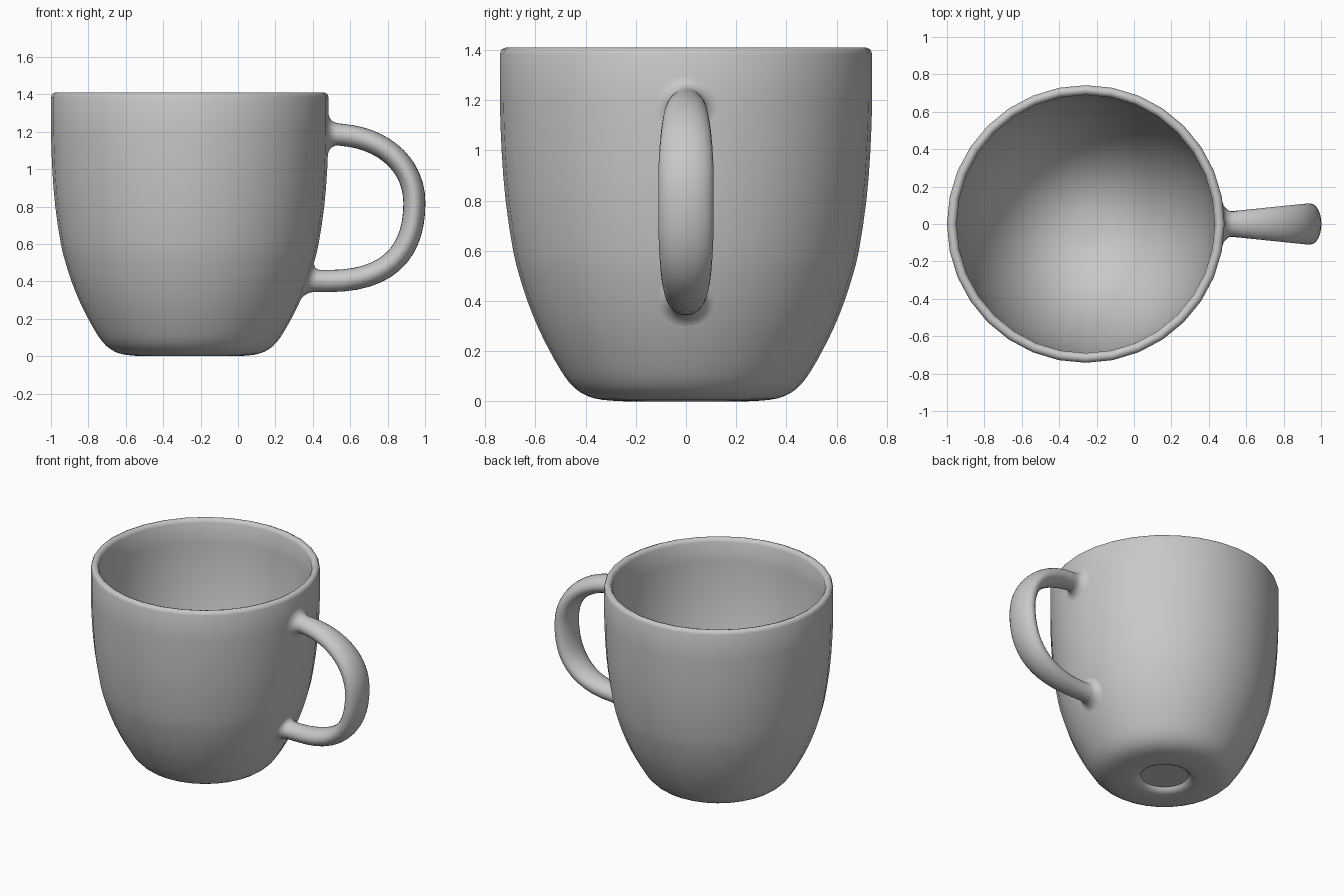
import bpy, bmesh, math
from mathutils import Vector
from mathutils.geometry import interpolate_bezier

if "Cube" in bpy.data.objects:
    bpy.data.objects.remove(bpy.data.objects["Cube"])

CENTRE_X = -0.258
SIDES = 32

ceramic = bpy.data.materials.new("grey ceramic")
ceramic.use_nodes = True
GREY = (0.58, 0.58, 0.58, 1)
ceramic.diffuse_color = GREY
ceramic.node_tree.nodes["Principled BSDF"].inputs["Base Color"].default_value = GREY


def finish(bm, name, angle):
    bmesh.ops.recalc_face_normals(bm, faces=bm.faces)
    mesh = bpy.data.meshes.new(name)
    bm.to_mesh(mesh)
    bm.free()
    obj = bpy.data.objects.new(name, mesh)
    bpy.context.collection.objects.link(obj)
    mesh.materials.append(ceramic)
    bpy.ops.object.select_all(action='DESELECT')
    obj.select_set(True)
    bpy.context.view_layer.objects.active = obj
    bpy.ops.object.shade_smooth_by_angle(angle=math.radians(angle))
    return obj


def loft(bm, rings):
    # Bridge successive closed rings of points with quads
    loops = [[bm.verts.new(p) for p in ring] for ring in rings]
    for a, b in zip(loops, loops[1:]):
        for i in range(len(a)):
            j = (i + 1) % len(a)
            bm.faces.new((a[i], a[j], b[j], b[i]))
    return loops


def refine(points):
    # Insert a smooth midpoint in every span that has neighbours on both sides
    result = [points[0]]
    for i in range(1, len(points)):
        if 1 < i < len(points) - 1:
            a, b, c, d = points[i - 2:i + 2]
            result.append(tuple((9 * (q + r) - p - s) / 16
                                for p, q, r, s in zip(a, b, c, d)))
        result.append(points[i])
    return result


# Cup profile as (radius, height): recessed foot, outer wall, rim
foot = [(0.155, 0.032), (0.163, 0.018), (0.177, 0.008), (0.195, 0)]
wall = refine([(0.24, 0), (0.3, 0.003), (0.365, 0.012), (0.42, 0.035),
               (0.465, 0.075), (0.503, 0.13), (0.548, 0.21), (0.592, 0.3),
               (0.632, 0.4), (0.664, 0.5), (0.689, 0.6), (0.719, 0.8),
               (0.735, 1.0), (0.742, 1.2), (0.742, 1.385)])
rim = [(0.735, 1.403), (0.717, 1.411), (0.7, 1.405), (0.69, 1.385)]

# Inner bowl: a deep, round, slightly squared half oval
bowl = []
for i in range(1, 18):
    a = math.pi / 2 * i / 18
    bowl.append((0.69 * math.cos(a) ** 0.9, 1.385 - 1.3 * math.sin(a) ** 0.9))


def circle(r, z):
    steps = [math.tau * i / SIDES for i in range(SIDES)]
    return [(CENTRE_X + r * math.cos(a), r * math.sin(a), z) for a in steps]


bm = bmesh.new()
loops = loft(bm, [circle(r, z) for r, z in foot + wall + rim + bowl])
bm.faces.new(loops[0])
bm.faces.new(loops[-1])
finish(bm, "cup_body", 52)


# Handle: flattened oval swept along a D-shaped path, flared into the wall
def wall_x(y, z):
    for (r0, z0), (r1, z1) in zip(wall, wall[1:]):
        if z0 <= z <= z1:
            r = r0 + (r1 - r0) * (z - z0) / (z1 - z0)
            return CENTRE_X + r - abs(y) * math.tan(math.pi / SIDES)


THICK = 0.059


def half_width(x):
    return 0.066 + 0.044 * max(0, min(1, (x - 0.5) / 0.43))


def oval(centre, normal, width):
    ring = []
    for i in range(24):
        a = math.tau * i / 24
        ring.append(centre + normal * (THICK * math.cos(a))
                    + Vector((0, width * math.sin(a), 0)))
    return ring


def flare(z, side, spread):
    # Rings hugging the cup wall, rising from it along a tangent curve
    rings = []
    for i in range(9):
        t = i / 8
        gap = 0.048 * t ** 2.5 - 0.001
        ring = oval(Vector((0, 0, 0)), Vector((0, 0, side)), half_width(0.5))
        ring = [p * (1 + spread * (1 - t) ** 1.4) + Vector((0, 0, z)) for p in ring]
        rings.append([(wall_x(p.y, p.z) + gap, p.y, p.z) for p in ring])
    return rings


def curve(*points):
    return interpolate_bezier(*[Vector((x, 0, z)) for x, z in points], 14)


path = curve((0.56, 1.183), (0.77, 1.165), (0.943, 1.03), (0.943, 0.82))
path += curve((0.943, 0.82), (0.943, 0.58), (0.83, 0.4), (0.48, 0.402))[1:]
rings = flare(1.187, 1, 1.2)
for i, p in enumerate(path):
    t = (path[min(i + 1, len(path) - 1)] - path[max(i - 1, 0)]).normalized()
    rings.append(oval(p, Vector((-t.z, 0, t.x)), half_width(p.x)))
rings += reversed(flare(0.402, -1, 1.0))

bm = bmesh.new()
loft(bm, rings)
finish(bm, "handle", 80)
